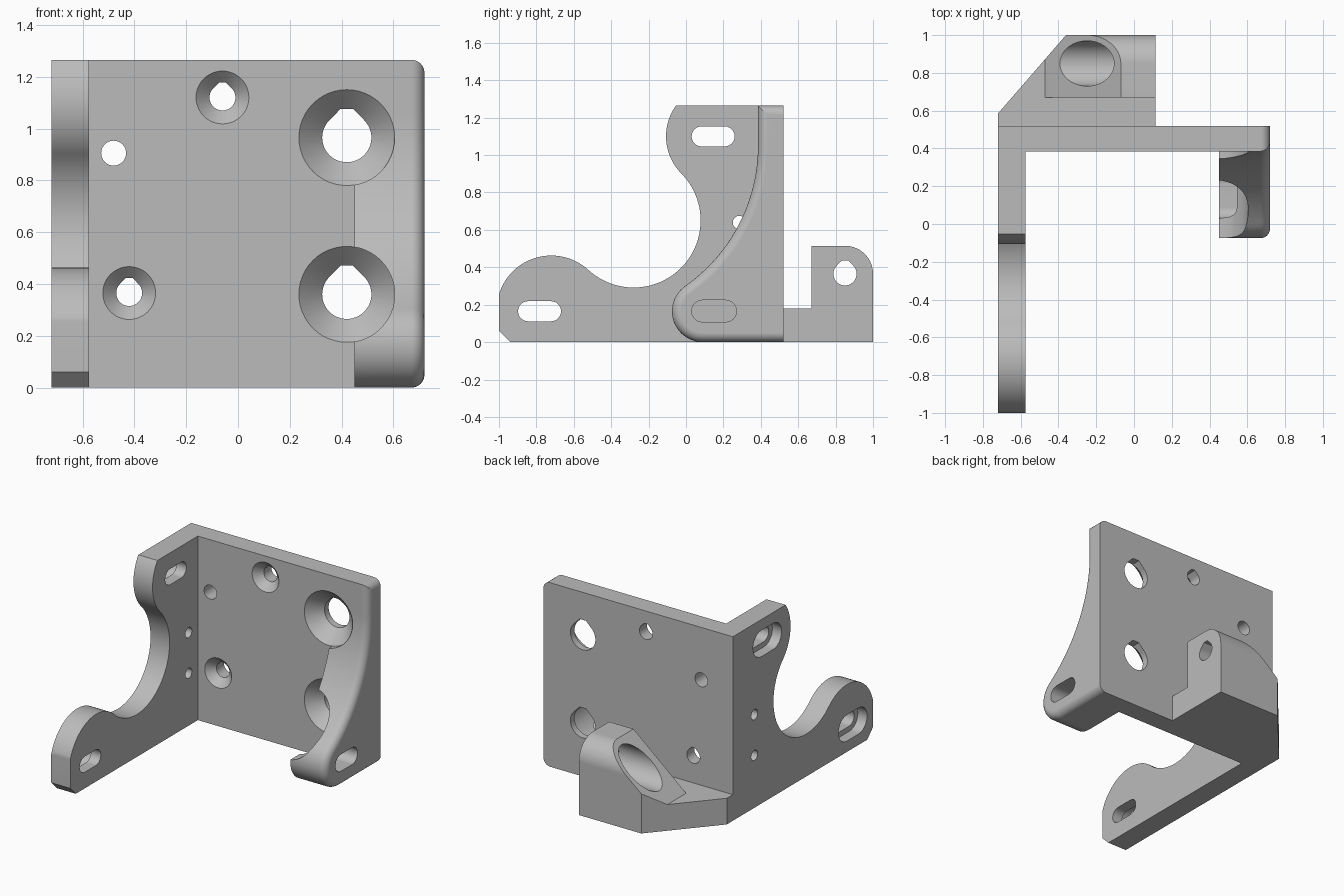
import bpy, bmesh
from math import sin, cos, radians, atan2, degrees, hypot
from mathutils import Vector

if "Cube" in bpy.data.objects:
    bpy.data.objects.remove(bpy.data.objects["Cube"], do_unlink=True)

grey = bpy.data.materials.new("plain grey")
grey.use_nodes = True
grey.diffuse_color = (0.5, 0.5, 0.5, 1)
grey.node_tree.nodes["Principled BSDF"].inputs["Base Color"].default_value = (0.5, 0.5, 0.5, 1)


def arc(center, r, start, end, n=24):
    """Points on an arc, angles in degrees."""
    angles = [radians(start + (end - start) * i / n) for i in range(n + 1)]
    return [(center[0] + r * cos(a), center[1] + r * sin(a)) for a in angles]


def heading(a, b):
    return degrees(atan2(b[1] - a[1], b[0] - a[0]))


def loft(name, section, axis, stations, center=(0, 0), bevel=None):
    """Sweep a 2D section along an axis; stations are (position, scale)."""
    bm = bmesh.new()
    rings = []
    for pos, scale in stations:
        ring = []
        for u, v in section:
            co = [center[0] + u * scale, center[1] + v * scale]
            co.insert("xyz".index(axis), pos)
            ring.append(bm.verts.new(co))
        rings.append(ring)
    bm.faces.new(rings[0])
    bm.faces.new(rings[-1])
    n = len(section)
    for a, b in zip(rings, rings[1:]):
        for i in range(n):
            j = (i + 1) % n
            bm.faces.new((a[i], a[j], b[j], b[i]))
    bmesh.ops.remove_doubles(bm, verts=bm.verts, dist=0.0005)
    bmesh.ops.recalc_face_normals(bm, faces=bm.faces)
    if bevel:
        width, rule = bevel
        edges = [e for e in bm.edges if all(rule(v.co) for v in e.verts)
                 and not all(v.co.y > BACK - 0.01 for v in e.verts)]
        bmesh.ops.bevel(bm, geom=edges, offset=width, segments=6,
                        profile=0.5, affect='EDGES')
    mesh = bpy.data.meshes.new(name)
    bm.to_mesh(mesh)
    bm.free()
    mesh.materials.append(grey)
    ob = bpy.data.objects.new(name, mesh)
    bpy.context.collection.objects.link(ob)
    return ob


def combine(target, tool, operation='DIFFERENCE'):
    """Apply a boolean and discard the tool."""
    tool.hide_render = True
    mod = target.modifiers.new("combine", 'BOOLEAN')
    mod.operation, mod.solver, mod.object = operation, 'EXACT', tool
    bpy.context.view_layer.objects.active = target
    bpy.ops.object.modifier_apply(modifier=mod.name)
    bpy.data.objects.remove(tool, do_unlink=True)


def slot(half, r):
    return arc((half - r, 0), r, -90, 90, 12) + arc((r - half, 0), r, 90, 270, 12)


# Unit sections: circle, and teardrop with 45 degree shoulders and a flat top
CIRCLE = arc((0, 0), 1, 0, 360, 48)[:-1]
TEARDROP = arc((0, 0), 1, 135, 405, 36) + [(0.25, 1.17), (-0.25, 1.17)]

FRONT, BACK, TOP, SIDE = 0.385, 0.52, 1.265, 0.72

# Back plate
body = loft("bracket_body",
            [(-0.6, 0), (0.5, 0), (0.5, TOP), (-0.6, TOP)], 'y',
            [(FRONT, 1), (BACK, 1)])

# Side wall: lower lobe, round hollow and upper lobe, all tangent
low, hollow, high = (-0.72, 0.17), (-0.28, 0.65), (0.175, 1.1)
r_low = 0.293
r_hollow = hypot(hollow[0] - low[0], hollow[1] - low[1]) - r_low
r_high = hypot(high[0] - hollow[0], high[1] - hollow[1]) - r_hollow
wall = [(BACK, 0), (-0.94, 0), (-1, 0.06)]
wall += arc(low, r_low, 163, heading(low, hollow))
wall += arc(hollow, r_hollow, heading(hollow, low) + 360, heading(hollow, high) + 360, 48)
wall += arc(high, r_high, heading(high, hollow) + 360, 144.2)
wall += [(BACK, TOP)]
combine(body, loft("side_wall", wall, 'x', [(-SIDE, 1), (-0.575, 1)]), 'UNION')

# Gusset: round foot running into a long concave sweep, outer rim rounded
foot, r_foot, r_sweep = (0.09, 0.165), 0.165, 0.916
sweep = (FRONT - r_sweep, 1.05)
lean = heading(foot, sweep)
gusset = [(BACK, 0)] + arc(foot, r_foot, 270, lean)
gusset += arc(sweep, r_sweep, lean - 180, 0, 32)
gusset += [(FRONT, TOP), (BACK, TOP)]
combine(body, loft("gusset", gusset, 'x', [(0.45, 1), (SIDE, 1)],
                   bevel=(0.05, lambda co: co.x > SIDE - 0.01)), 'UNION')

# Countersunk teardrop screw holes in the back plate
for center, r_head, r_bore in (((0.42, 0.36), 0.185, 0.095), ((0.42, 0.965), 0.185, 0.095),
                               ((-0.06, 1.12), 0.102, 0.05), ((-0.42, 0.365), 0.102, 0.05)):
    seat = FRONT + r_head - r_bore
    combine(body, loft("screw_head", CIRCLE, 'y',
                       [(-0.3, r_head), (FRONT, r_head), (seat, r_bore)], center))
    combine(body, loft("screw_bore", TEARDROP, 'y',
                       [(FRONT + 0.01, r_bore), (0.6, r_bore)], center))

# Plain pin holes
combine(body, loft("pin_hole", CIRCLE, 'y', [(0.3, 0.048), (0.6, 0.048)], (-0.48, 0.905)))
for z in (0.36, 0.64):
    combine(body, loft("pin_hole", CIRCLE, 'x', [(-0.8, 0.035), (-0.5, 0.035)], (0.285, z)))

# Mounting slots, recessed on the outside of the side wall
for center in ((-0.783, 0.165), (0.145, 1.1)):
    combine(body, loft("slot", slot(0.115, 0.054), 'x', [(-0.8, 1), (-0.5, 1)], center))
    combine(body, loft("recess", slot(0.155, 0.09), 'x', [(-0.8, 1), (-0.65, 1)], center))
combine(body, loft("slot", slot(0.12, 0.058), 'x', [(0.4, 1), (0.8, 1)], (0.15, 0.166)))

# Rear mount: low base and upright block with one rounded shoulder
shoulder = (0.85, 0.365)
profile = [(BACK, 0), (BACK, 0.18), (0.67, 0.18), (0.67, 0.515)]
profile += arc(shoulder, 0.15, 90, 0, 16) + [(1, 0)]
mount = loft("rear_mount", profile, 'x', [(-SIDE, 1), (0.115, 1)])

# Slanted outer corner, sloping upper face, then the stepped cross bore
combine(mount, loft("corner_cut", [(-0.9, 0.3775), (-0.27, 1.104), (-0.9, 1.2)], 'z',
                    [(-0.1, 1), (0.8, 1)]))
combine(mount, loft("slope_cut", [(-0.9, 0.18), (-0.47, 0.18), (-0.01, 0.565), (-0.9, 0.565)],
                    'y', [(0.6, 1), (1.1, 1)]))
combine(mount, loft("bore_head", CIRCLE, 'x', [(-0.6, 0.12), (0, 0.12)], shoulder))
combine(mount, loft("bore", TEARDROP, 'x', [(-0.1, 0.062), (0.2, 0.062)], shoulder))

# Smooth shading with crisp edges
for ob in (body, mount):
    bpy.ops.object.select_all(action='DESELECT')
    ob.select_set(True)
    bpy.context.view_layer.objects.active = ob
    bpy.ops.object.shade_smooth_by_angle(angle=radians(30))
    mod = ob.modifiers.new("even_normals", 'WEIGHTED_NORMAL')
    mod.keep_sharp = True
